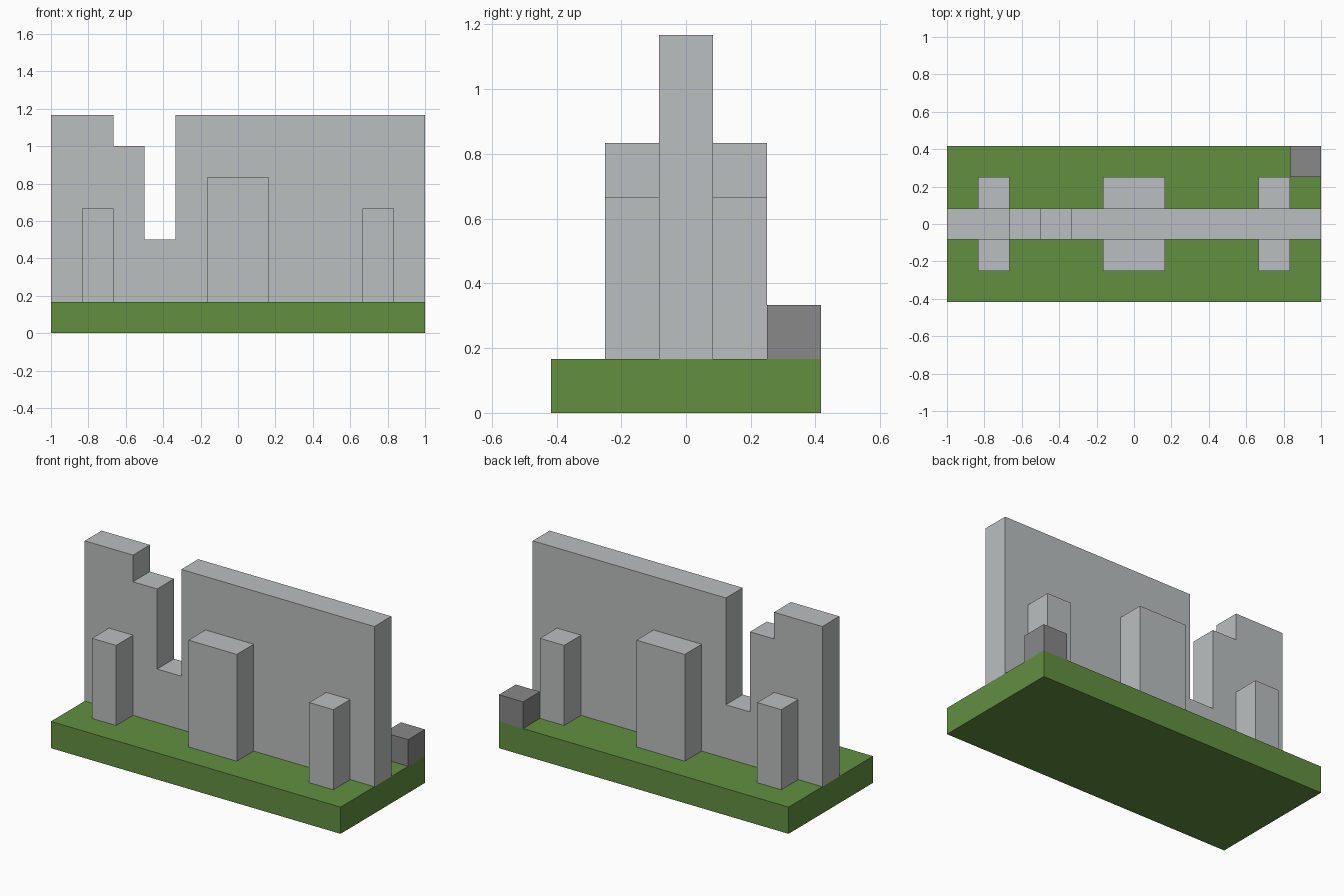
import bpy
import bmesh
from mathutils import Vector

cube = bpy.data.objects.get("Cube")
if cube:
    bpy.data.objects.remove(cube, do_unlink=True)

U = 1 / 6  # block module: everything sits on this grid


def material(name, rgb):
    mat = bpy.data.materials.new(name)
    mat.use_nodes = True
    colour = (*rgb, 1)
    mat.diffuse_color = colour
    mat.node_tree.nodes["Principled BSDF"].inputs["Base Color"].default_value = colour
    return mat


grass = material("grass green", (0.122, 0.275, 0.051))
stone = material("light stone", (0.497, 0.521, 0.521))
rock = material("dark stone", (0.246, 0.246, 0.246))


def prism(name, outline, y0, y1, mat):
    """Extrude an x-z outline, in modules, from y0 to y1."""
    bm = bmesh.new()
    face = bm.faces.new([bm.verts.new((x * U, y0 * U, z * U)) for x, z in outline])
    new = bmesh.ops.extrude_face_region(bm, geom=[face])["geom"]
    moved = [v for v in new if isinstance(v, bmesh.types.BMVert)]
    bmesh.ops.translate(bm, verts=moved, vec=Vector((0, (y1 - y0) * U, 0)))
    bmesh.ops.recalc_face_normals(bm, faces=bm.faces)
    mesh = bpy.data.meshes.new(name)
    bm.to_mesh(mesh)
    bm.free()
    mesh.materials.append(mat)
    obj = bpy.data.objects.new(name, mesh)
    bpy.context.collection.objects.link(obj)
    return obj


def block(name, x0, x1, y0, y1, z0, z1, mat):
    return prism(name, [(x0, z0), (x1, z0), (x1, z1), (x0, z1)], y0, y1, mat)


# Grass slab
block("grass_base", -6, 6, -2.5, 2.5, 0, 1, grass)

# Ruined wall with a stepped breach
wall = [(-6, 1), (6, 1), (6, 7), (-2, 7), (-2, 3), (-3, 3), (-3, 6), (-4, 6), (-4, 7), (-6, 7)]
prism("broken_wall", wall, -0.5, 0.5, stone)

# Buttresses on both faces of the wall
for side, y0, y1 in (("front", -1.5, -0.5), ("back", 0.5, 1.5)):
    block(side + "_right_buttress", -5, -4, y0, y1, 1, 4, stone)
    block(side + "_centre_buttress", -1, 1, y0, y1, 1, 5, stone)
    block(side + "_left_buttress", 4, 5, y0, y1, 1, 4, stone)

# Loose block on the back left corner
block("fallen_block", 5, 6, 1.5, 2.5, 1, 2, rock)
